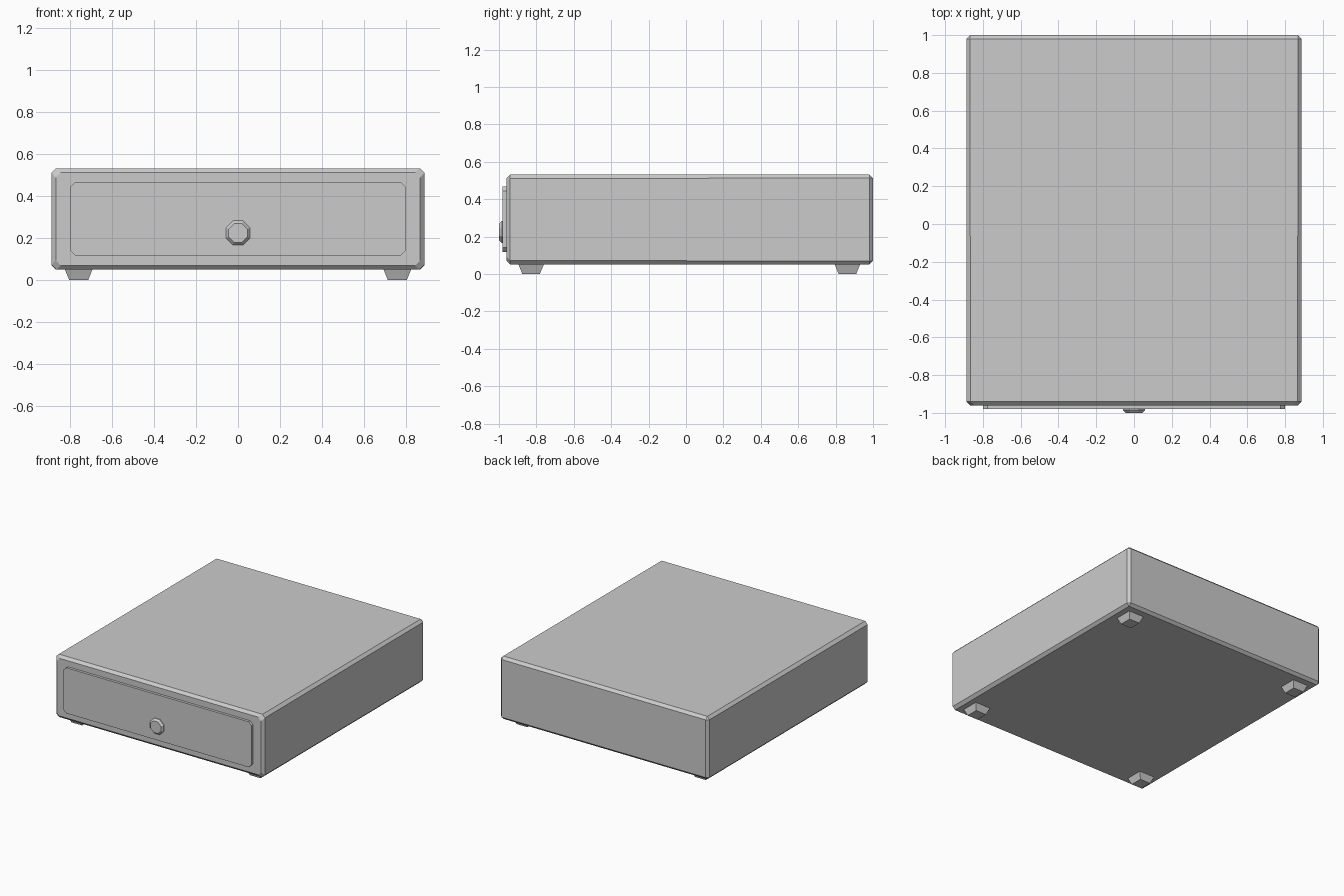
import bpy, math

if "Cube" in bpy.data.objects:
    bpy.data.objects.remove(bpy.data.objects["Cube"])


def loft(name, rings):
    """Solid skinned through equal-length rings, capped at both ends."""
    n = len(rings[0])
    verts = [v for ring in rings for v in ring]
    faces = [list(range(n))[::-1], list(range(len(verts) - n, len(verts)))]
    for r in range(len(rings) - 1):
        a, b = r * n, (r + 1) * n
        faces += [(a + i, a + (i + 1) % n, b + (i + 1) % n, b + i) for i in range(n)]
    mesh = bpy.data.meshes.new(name)
    mesh.from_pydata(verts, [], faces)
    obj = bpy.data.objects.new(name, mesh)
    bpy.context.collection.objects.link(obj)
    bpy.context.view_layer.objects.active = obj
    # consistent outward normals
    bpy.ops.object.select_all(action='DESELECT')
    obj.select_set(True)
    bpy.ops.object.mode_set(mode='EDIT')
    bpy.ops.mesh.select_all(action='SELECT')
    bpy.ops.mesh.remove_doubles(threshold=0.0001)
    bpy.ops.mesh.normals_make_consistent(inside=False)
    bpy.ops.object.mode_set(mode='OBJECT')
    return obj


def chamfered(y, hx, z0, z1, c):
    """Rectangle in the xz plane with corners cut by c."""
    return [(hx - c, y, z0), (hx, y, z0 + c), (hx, y, z1 - c), (hx - c, y, z1),
            (c - hx, y, z1), (-hx, y, z1 - c), (-hx, y, z0 + c), (c - hx, y, z0)]


def octagon(y, apothem, z):
    r = apothem / math.cos(math.pi / 8)
    angles = [(i + 0.5) * math.pi / 4 for i in range(8)]
    return [(r * math.cos(a), y, z + r * math.sin(a)) for a in angles]


def rect(cx, cy, hx, hy, z):
    return [(cx - hx, cy - hy, z), (cx + hx, cy - hy, z),
            (cx + hx, cy + hy, z), (cx - hx, cy + hy, z)]


# Cabinet body: chamfered on every edge, cut corners on the front face
loft("cabinet_body", [
    chamfered(-0.96, 0.868, 0.07, 0.513, 0.024),
    chamfered(-0.94, 0.888, 0.05, 0.533, 0.022),
    chamfered(0.98, 0.888, 0.05, 0.533, 0.02),
    chamfered(1.0, 0.868, 0.07, 0.513, 0.0)])

# Raised drawer front
loft("drawer_front", [chamfered(-0.98, 0.80, 0.117, 0.467, 0.024),
                      chamfered(-0.955, 0.80, 0.117, 0.467, 0.024)])

# Eight-sided pull knob
loft("knob", [octagon(-1.0, 0.045, 0.225),
              octagon(-0.985, 0.058, 0.225),
              octagon(-0.975, 0.058, 0.225)])

# Tapered feet
for side, sx in (("left", -1), ("right", 1)):
    for end, y in (("front", -0.828), ("back", 0.863)):
        loft(f"{end}_{side}_foot", [rect(sx * 0.759, y, 0.045, 0.047, 0.0),
                                    rect(sx * 0.759, y, 0.066, 0.068, 0.052)])
